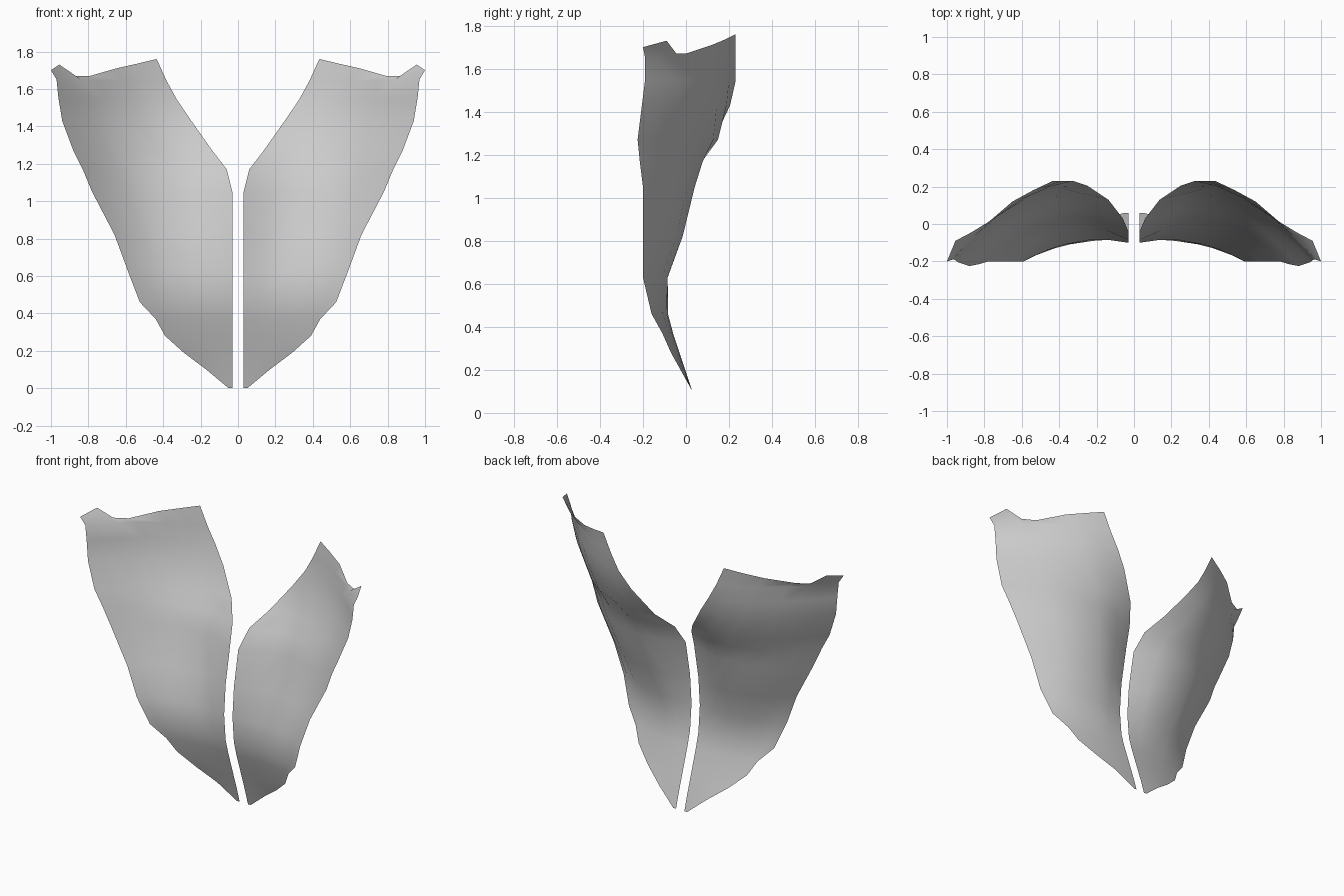
import bpy
import bmesh

# Cross rows, bottom to top:
# inner x, y, z | outer x, y, z | backward bulge
ROWS = [
    (.03, .06, 0, .05, .06, 0, 0),
    (.03, .03, .10, .17, .03, .10, 0),
    (.03, .0, .19, .29, -.02, .19, .005),
    (.03, -.03, .28, .39, -.07, .28, .01),
    (.03, -.06, .37, .44, -.11, .37, .015),
    (.03, -.085, .46, .525, -.16, .46, .025),
    (.03, -.10, .63, .59, -.20, .63, .055),
    (.03, -.085, .82, .66, -.20, .82, .12),
    (.03, -.04, 1.05, .78, -.20, 1.05, .15),
    (.06, .03, 1.17, .83, -.215, 1.17, .15),
    (.137, .13, 1.27, .88, -.225, 1.27, .14),
    (.25, .205, 1.43, .94, -.205, 1.43, .10),
    (.325, .23, 1.54, .96, -.19, 1.55, .08),
    (.38, .23, 1.64, .97, -.19, 1.65, .065),
]
# Shaped shoulder edge with the small raised tip
TOP = [(.435, .23, 1.76), (.54, .18, 1.735), (.65, .12, 1.71), (.79, 0, 1.67),
       (.87, -.045, 1.67), (.955, -.09, 1.73), (1.0, -.20, 1.70)]
STEPS = [0, .19, .38, .62, .77, .91, 1]


def row_points(r):
    xi, yi, zi, xo, yo, zo, b = r
    return [(xi + (xo - xi) * u,
             yi + (yo - yi) * u + 4 * b * u * (1 - u),
             zi + (zo - zi) * u) for u in STEPS]


# Curved sheet lofted through the rows
bm = bmesh.new()
grid = [[bm.verts.new(p) for p in row] for row in [row_points(r) for r in ROWS] + [TOP]]
for a, b in zip(grid, grid[1:]):
    for i in range(len(STEPS) - 1):
        f = bm.faces.new((a[i], a[i + 1], b[i + 1], b[i]))
        f.smooth = True
mesh = bpy.data.meshes.new("curved_panels")
bm.to_mesh(mesh)
bm.free()
panels = bpy.data.objects.new("curved_panels", mesh)
bpy.context.collection.objects.link(panels)

# Matching panel on the other side
mirror = panels.modifiers.new("mirror", 'MIRROR')
mirror.use_mirror_merge = False
